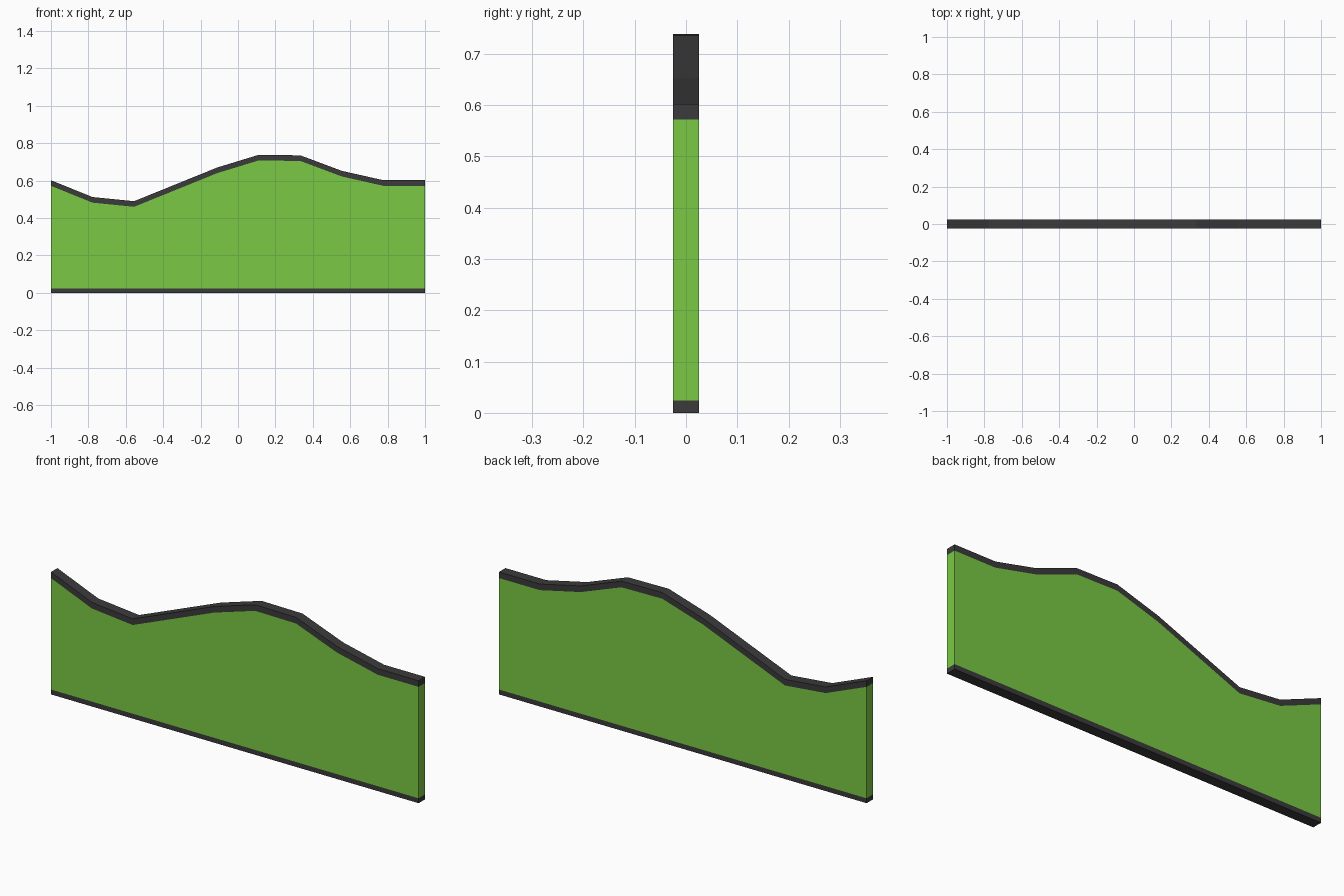
import bpy

if "Cube" in bpy.data.objects:
    bpy.data.objects.remove(bpy.data.objects["Cube"])

HALF_DEPTH = 0.025
BASE_TOP = 0.024
TRIM = 0.03
# Heights of the wavy top edge at ten evenly spaced stations along x
HEIGHTS = [0.602, 0.512, 0.49, 0.58, 0.67, 0.738, 0.735, 0.652, 0.602, 0.602]
XS = [-1 + 2 * i / (len(HEIGHTS) - 1) for i in range(len(HEIGHTS))]


def material(name, rgb):
    mat = bpy.data.materials.new(name)
    mat.diffuse_color = (*rgb, 1)
    mat.use_nodes = True
    mat.node_tree.nodes["Principled BSDF"].inputs["Base Color"].default_value = mat.diffuse_color
    return mat


def strip(name, lower, upper, mat):
    """Closed solid between two (x, z) lines, extruded through the depth."""
    outline = list(lower) + list(reversed(upper))
    n = len(outline)
    verts = [(x, y, z) for y in (-HALF_DEPTH, HALF_DEPTH) for x, z in outline]
    faces = [[i, (i + n), (i + 1) % n + n, (i + 1) % n] for i in range(n)]
    faces = [f[::-1] for f in faces]
    # Front and back faces are split into one quad per station
    m = len(lower)
    if m == n - m:
        for i in range(m - 1):
            quad = [i, i + 1, n - 2 - i, n - 1 - i]
            faces += [quad, [v + n for v in reversed(quad)]]
    mesh = bpy.data.meshes.new(name)
    mesh.from_pydata(verts, [], faces)
    # Make every normal point outward
    import bmesh
    bm = bmesh.new()
    bm.from_mesh(mesh)
    bmesh.ops.recalc_face_normals(bm, faces=bm.faces)
    bm.to_mesh(mesh)
    bm.free()
    mesh.materials.append(mat)
    obj = bpy.data.objects.new(name, mesh)
    bpy.context.collection.objects.link(obj)
    return obj


green = material("green", (0.195, 0.584, 0.056))
dark = material("dark_grey", (0.045, 0.043, 0.045))

top = list(zip(XS, HEIGHTS))
trim_bottom = [(x, z - TRIM) for x, z in top]
base_top = [(x, BASE_TOP) for x in XS]

# Green wall panel
strip("wall_panel", base_top, trim_bottom, green)
# Dark capping along the wavy top
strip("top_trim", trim_bottom, top, dark)
# Dark strip along the floor
strip("base_trim", [(-1, 0), (1, 0)], [(-1, BASE_TOP), (1, BASE_TOP)], dark)
